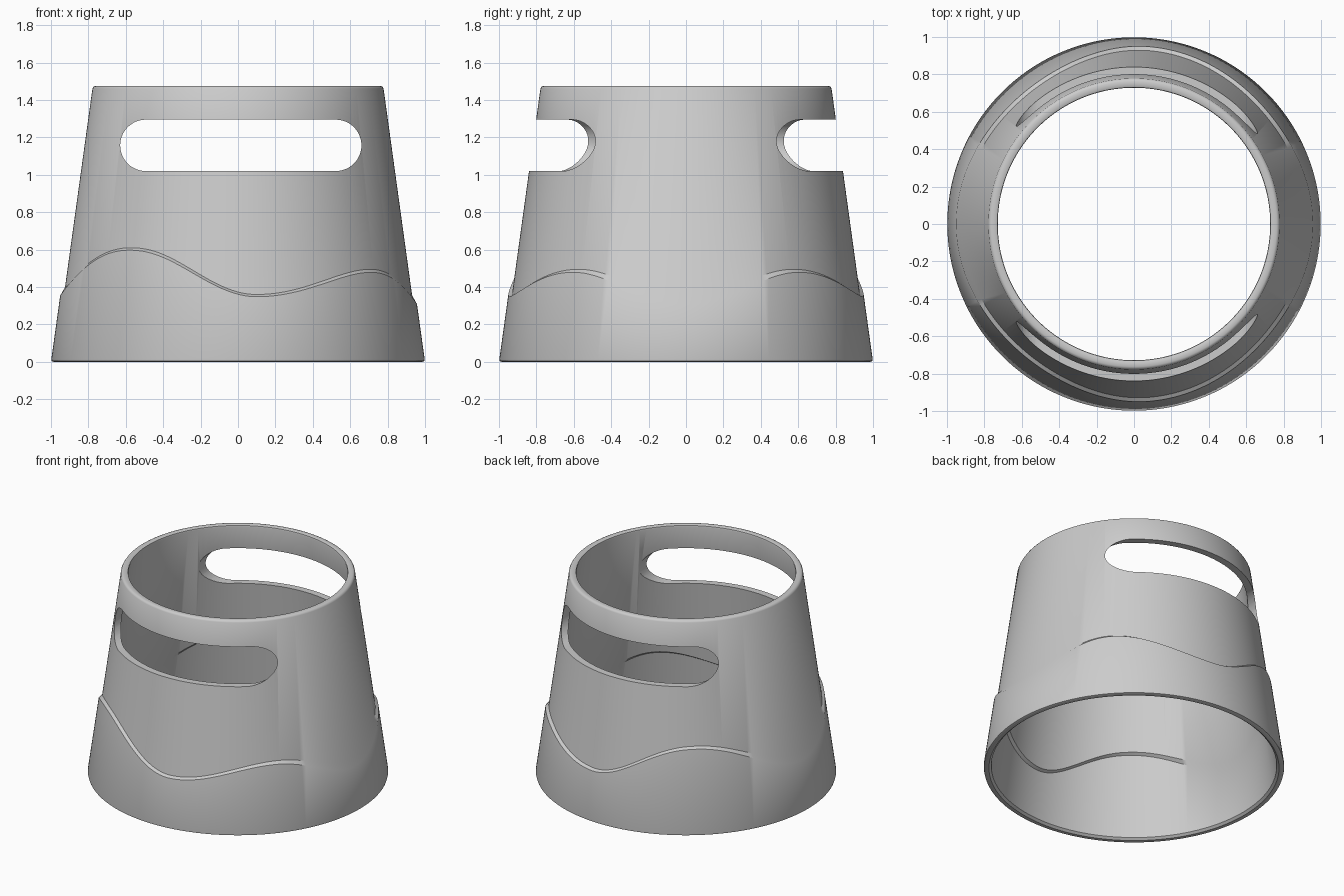
import bpy, bmesh
from math import sin, cos, pi, radians, degrees, asin

if "Cube" in bpy.data.objects:
    bpy.data.objects.remove(bpy.data.objects["Cube"])

SEG, H, WALL = 192, 1.475, 0.05

# crests and dips of the wavy step: angle from the front (deg), height, easing
WAVE = [(-90, 0.40, 1), (-40, 0.61, 1.15), (6, 0.36, 1), (51, 0.495, 1), (90, 0.355, 1)]


def wave(a):
    # height of the step; the back half mirrors the front half
    d = degrees(asin(max(-1, min(1, sin(a)))))
    for (a0, z0, e), (a1, z1, _) in zip(WAVE, WAVE[1:]):
        if d <= a1:
            t = max(0, (d - a0) / (a1 - a0)) ** e
            return z0 + (z1 - z0) * (0.5 - 0.5 * cos(pi * t))
    return WAVE[-1][1]


def lower(z):
    return 1.0 - 0.139 * z


def upper(z):
    return 0.98 - 0.138 * z


def section(a):
    # closed wall section: outside going up, over the rim, inside going down
    z2 = wave(a)
    z1 = z2 - 0.012 - 0.035 * abs(sin(a)) ** 8
    b = 0.014
    return [(1.0 - b, 0), (0.996, b * 0.3), (lower(b), b),
            (lower(z1), z1), (upper(z2), z2),
            (upper(H - b), H - b), (upper(H) - b * 0.3, H - b * 0.3), (upper(H) - b, H),
            (upper(H) - WALL + b, H), (upper(H) - WALL + b * 0.3, H - b * 0.3),
            (upper(H - b) - WALL, H - b),
            (upper(z2) - WALL, z2), (lower(z1) - WALL, z1),
            (lower(b) - WALL, b), (1.0 - WALL + b, 0)]


def make_object(name, bm):
    bmesh.ops.recalc_face_normals(bm, faces=bm.faces)
    me = bpy.data.meshes.new(name)
    bm.to_mesh(me)
    bm.free()
    ob = bpy.data.objects.new(name, me)
    bpy.context.collection.objects.link(ob)
    return ob


# tapered sleeve with the wavy stepped skirt
bm = bmesh.new()
rings = []
for i in range(SEG):
    a = 2 * pi * i / SEG
    rings.append([bm.verts.new((r * sin(a), -r * cos(a), z)) for r, z in section(a)])
for i in range(SEG):
    p, q = rings[i], rings[(i + 1) % SEG]
    for j in range(len(p)):
        k = (j + 1) % len(p)
        bm.faces.new((p[j], q[j], q[k], p[k]))
sleeve = make_object("tapered_sleeve", bm)

# stadium-shaped cutter running front to back
bm = bmesh.new()
x0, x1, z0, z1 = -0.63, 0.66, 1.02, 1.295
rad, zc = (z1 - z0) / 2, (z0 + z1) / 2
outline = []
for cx, start in ((x1 - rad, -90), (x0 + rad, 90)):
    for i in range(25):
        t = radians(start + 180 * i / 24)
        outline.append((cx + rad * cos(t), zc + rad * sin(t)))
front = bm.faces.new([bm.verts.new((x, -1.2, z)) for x, z in outline])
ext = bmesh.ops.extrude_face_region(bm, geom=[front])
bmesh.ops.translate(bm, vec=(0, 2.4, 0),
                    verts=[v for v in ext["geom"] if isinstance(v, bmesh.types.BMVert)])
cutter = make_object("slot_cutter", bm)
cutter.hide_render = True

# cut both slots, then smooth
mod = sleeve.modifiers.new("slots", 'BOOLEAN')
mod.operation, mod.solver, mod.object = 'DIFFERENCE', 'EXACT', cutter
bpy.context.view_layer.objects.active = sleeve
sleeve.select_set(True)
bpy.ops.object.modifier_apply(modifier=mod.name)
bpy.data.objects.remove(cutter)
bpy.ops.object.shade_smooth_by_angle(angle=radians(35))
